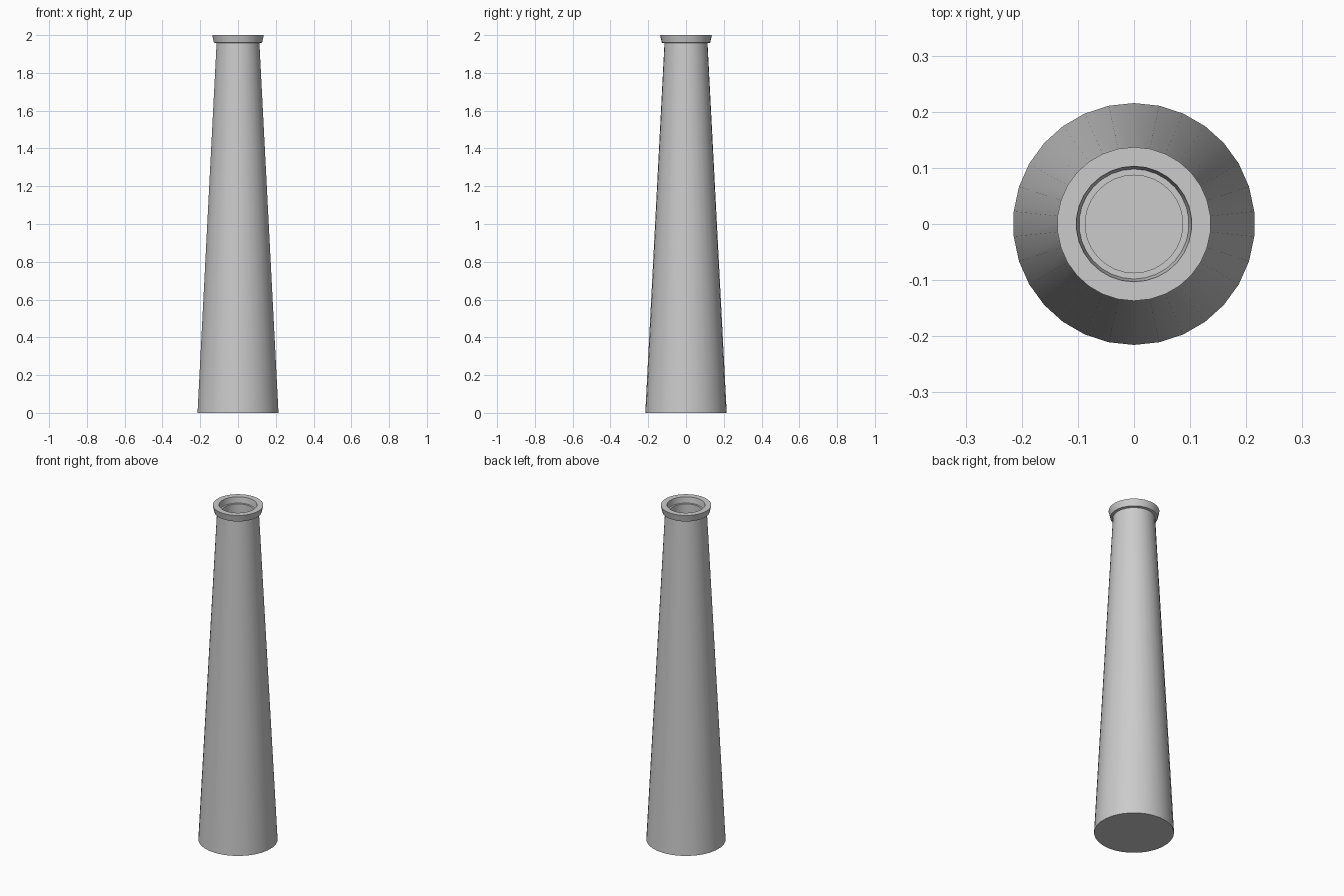
import bpy, bmesh, math

if "Cube" in bpy.data.objects:
    bpy.data.objects.remove(bpy.data.objects["Cube"])

SIDES = 30


def lathe(name, profile):
    """Spin a closed (radius, height) profile; zero radius becomes a pole cap."""
    bm = bmesh.new()
    rings = []
    for r, z in profile:
        rings.append([bm.verts.new((r * math.sin(math.tau * i / SIDES),
                                    r * math.cos(math.tau * i / SIDES), z))
                      for i in range(SIDES)])
    for a, b in zip(rings, rings[1:]):
        for i in range(SIDES):
            j = (i + 1) % SIDES
            bm.faces.new((a[i], a[j], b[j], b[i]))
    # flat caps at the underside and at the flue floor
    bm.faces.new(rings[0])
    bm.faces.new(rings[-1])
    bmesh.ops.recalc_face_normals(bm, faces=bm.faces)
    mesh = bpy.data.meshes.new(name)
    bm.to_mesh(mesh)
    bm.free()
    ob = bpy.data.objects.new(name, mesh)
    bpy.context.collection.objects.link(ob)
    bpy.ops.object.select_all(action='DESELECT')
    ob.select_set(True)
    bpy.context.view_layer.objects.active = ob
    bpy.ops.object.shade_smooth_by_angle(angle=math.radians(30))
    return ob


# tapered stack, flared rim, stepped opening
lathe("chimney_stack", [
    (0.2155, 0.0),
    (0.114, 1.957),
    (0.128, 1.96),
    (0.137, 2.0),
    (0.103, 2.0),
    (0.098, 1.965),
    (0.087, 1.965),
    (0.087, 1.87),
])
